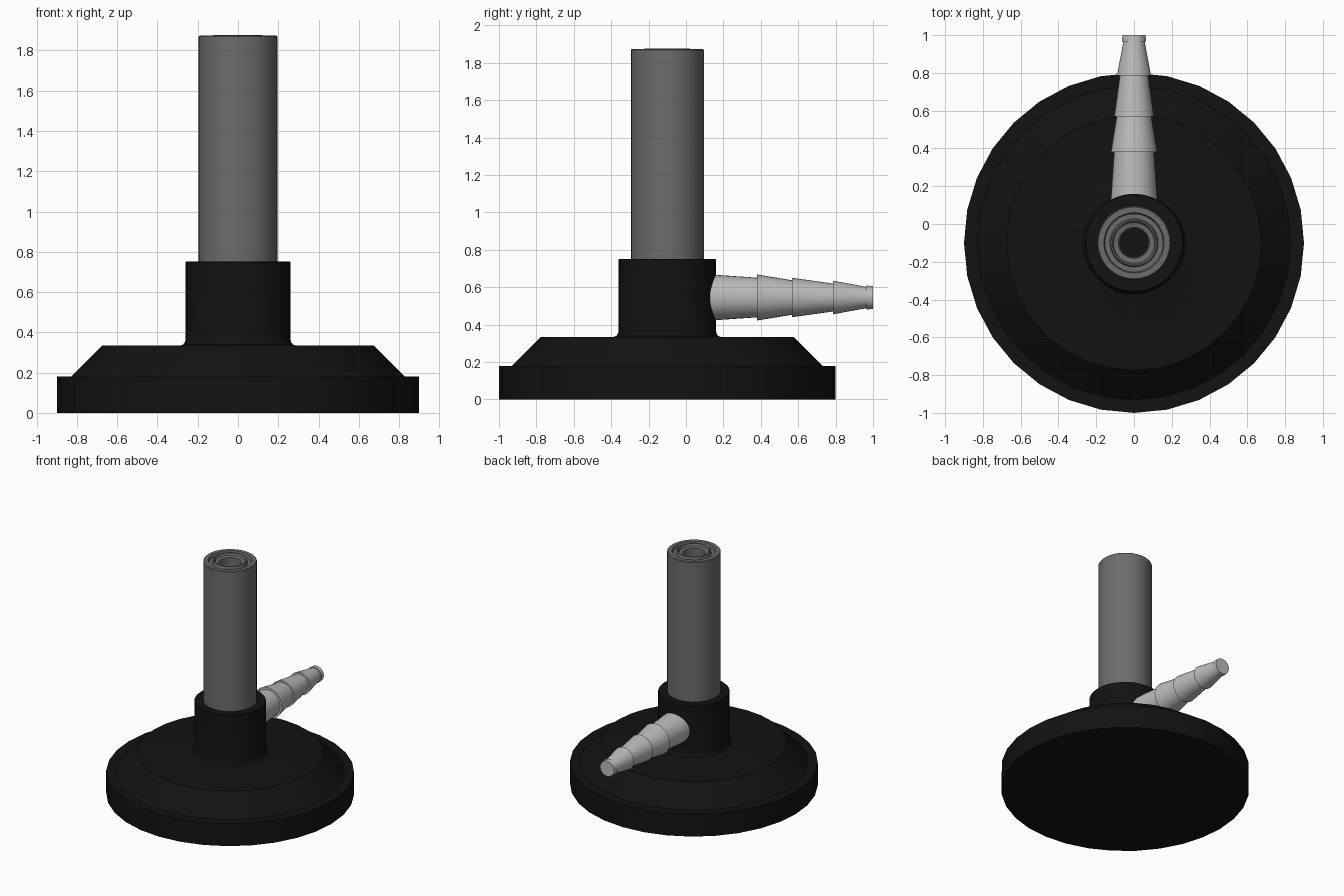
import bpy, bmesh
from math import radians, pi
from mathutils import Matrix, Vector

if "Cube" in bpy.data.objects:
    bpy.data.objects.remove(bpy.data.objects["Cube"])


def material(name, v):
    m = bpy.data.materials.new(name)
    m.diffuse_color = (v, v, v, 1)
    m.use_nodes = True
    m.node_tree.nodes["Principled BSDF"].inputs["Base Color"].default_value = m.diffuse_color
    return m


def lathe(name, profile, mat=None, segments=32, matrix=Matrix(), closed=False):
    """Revolve (radius, height) points about z, then place with matrix."""
    bm = bmesh.new()
    verts = [bm.verts.new((r, 0, z)) for r, z in profile]
    edges = [bm.edges.new(pair) for pair in zip(verts, verts[1:])]
    if closed:
        edges.append(bm.edges.new((verts[-1], verts[0])))
    bmesh.ops.spin(bm, geom=verts + edges, cent=(0, 0, 0), axis=(0, 0, 1),
                   angle=2 * pi, steps=segments, use_duplicate=False)
    bmesh.ops.remove_doubles(bm, verts=bm.verts, dist=0.0005)
    bmesh.ops.recalc_face_normals(bm, faces=bm.faces)
    bmesh.ops.transform(bm, matrix=matrix, verts=bm.verts)
    mesh = bpy.data.meshes.new(name)
    bm.to_mesh(mesh)
    bm.free()
    obj = bpy.data.objects.new(name, mesh)
    bpy.context.collection.objects.link(obj)
    if mat:
        mesh.materials.append(mat)
    bpy.ops.object.select_all(action='DESELECT')
    obj.select_set(True)
    bpy.context.view_layer.objects.active = obj
    bpy.ops.object.shade_smooth_by_angle(angle=radians(30))
    return obj


black = material("black_enamel", 0.006)
dark = material("dark_metal", 0.15)
light = material("light_metal", 0.5)
axis = Matrix.Translation((0, -0.1, 0))

# Weighted foot and collar, with a small fillet between them
lathe("base", [(0, 0), (0.9, 0), (0.9, 0.18), (0.83, 0.18), (0.675, 0.335),
               (0.285, 0.335), (0.272, 0.34), (0.263, 0.352), (0.26, 0.37),
               (0.26, 0.748), (0.257, 0.751), (0, 0.751)], black, matrix=axis)

# Hollow barrel with a ring groove in its mouth
lathe("barrel", [(0.195, 0.74), (0.195, 1.868), (0.19, 1.873), (0.16, 1.873),
                 (0.154, 1.85), (0.128, 1.85), (0.122, 1.877), (0.115, 1.877),
                 (0.108, 1.86), (0.082, 1.855), (0.078, 0.74)],
      dark, matrix=axis, closed=True)

# Barbed hose connector pointing backwards
lathe("hose_barb", [(0, 0.0), (0.132, 0.0), (0.106, 0.38), (0.123, 0.38),
                    (0.092, 0.568), (0.105, 0.568), (0.075, 0.785),
                    (0.09, 0.785), (0.057, 0.965), (0.064, 0.965),
                    (0.061, 1.0), (0, 1.0)], light,
      matrix=Matrix.Translation((0, 0, 0.545)) @ Matrix.Rotation(-pi / 2, 4, 'X'))
